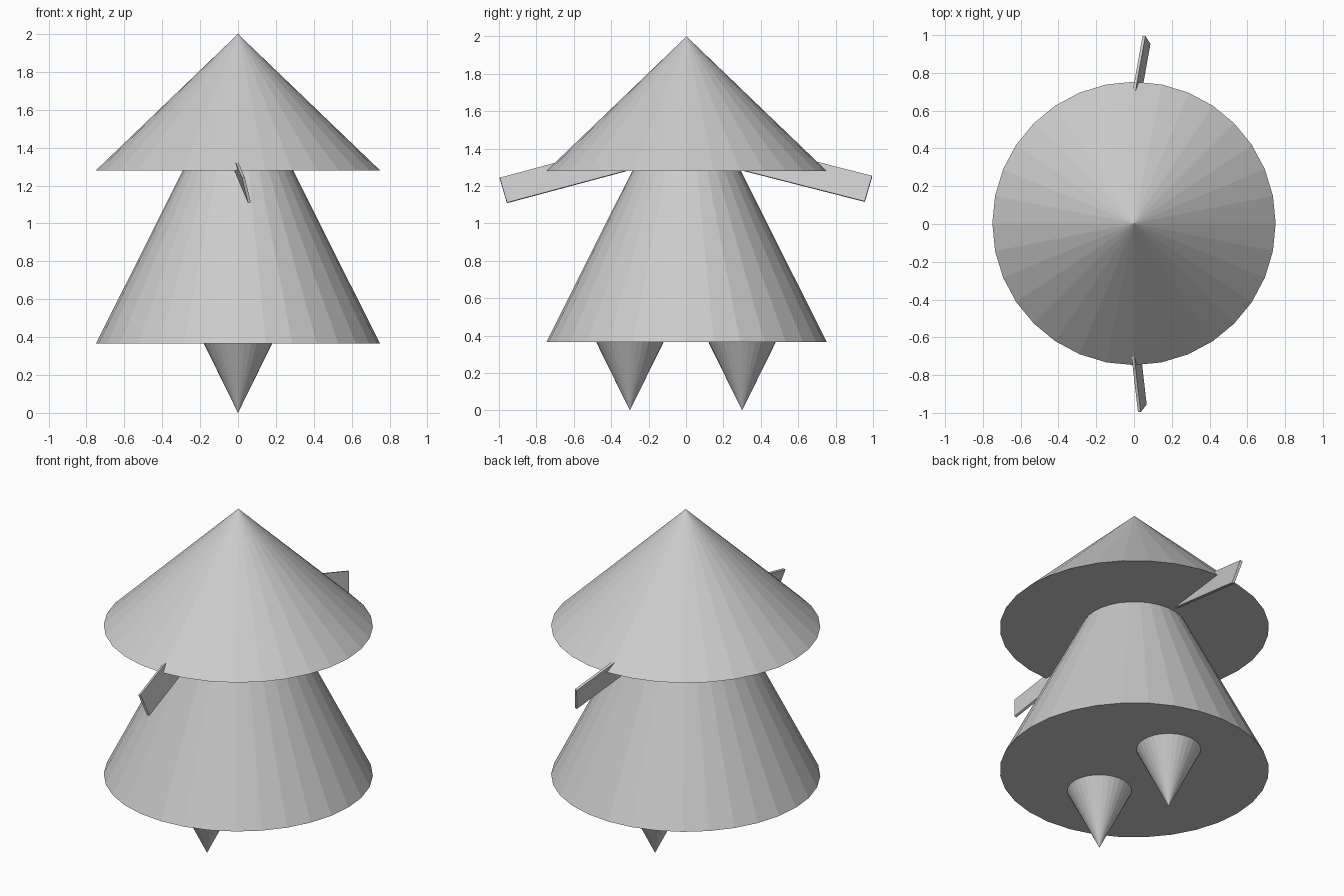
import bpy
from mathutils import Vector, Matrix

if "Cube" in bpy.data.objects:
    bpy.data.objects.remove(bpy.data.objects["Cube"])


def cone(name, radius, z_base, z_tip, y=0.003):
    """Flat-shaded 32-sided cone; points down when z_tip is below z_base."""
    h = abs(z_tip - z_base)
    bpy.ops.mesh.primitive_cone_add(vertices=32, radius1=radius, radius2=0, depth=h,
                                    location=(0, y, (z_base + z_tip) / 2))
    ob = bpy.context.object
    ob.name = name
    if z_tip < z_base:
        ob.rotation_euler.x = 3.14159265
    return ob


def plate(name, top, bottom, outward, length=0.8, thick=0.015):
    """Thin board given by the mid-points of its outer end's upper and lower edges."""
    top, bottom = Vector(top), Vector(bottom)
    d = Vector(outward).normalized()
    w = top - bottom
    width = w.length
    n = d.cross(w).normalized()
    w = n.cross(d)
    bpy.ops.mesh.primitive_cube_add(size=1)
    ob = bpy.context.object
    ob.name = name
    rot = Matrix((d, w, n)).transposed().to_4x4()
    mid = (top + bottom) / 2 - d * length / 2
    ob.matrix_world = (Matrix.Translation(mid) @ rot
                       @ Matrix.Diagonal((length, width, thick, 1)))
    return ob


# Hat and body
cone("hat", 0.75, 1.28, 2.0)
cone("body", 0.75, 0.365, 1.86)

# Pointed legs, bases sunk into the body
for name, y in (("left_leg", -0.3), ("right_leg", 0.3)):
    cone(name, 0.197, 0.4, 0.0, y)

# Slanted board arms, inner ends hidden in the hat
plate("left_arm", (0.028, -0.996, 1.243), (0.06, -0.957, 1.11), (0.114, -1, -0.268))
plate("right_arm", (0.053, 0.996, 1.253), (0.08, 0.955, 1.117), (0.18, 1, -0.255))
